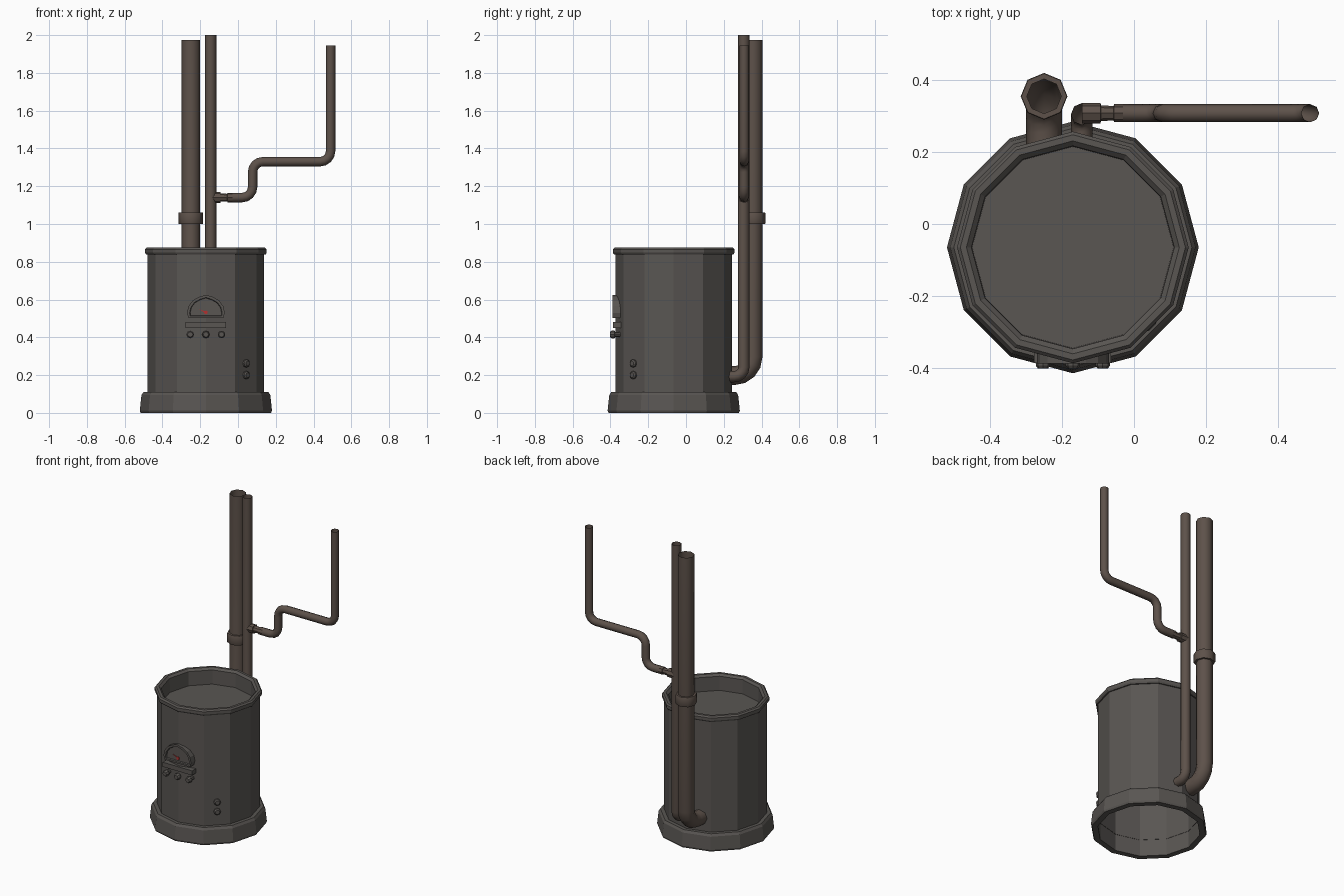
import bpy, bmesh
from math import sin, cos, pi, radians
from mathutils import Vector

if "Cube" in bpy.data.objects:
    bpy.data.objects.remove(bpy.data.objects["Cube"])

CX, CY = -0.17, -0.065


def material(name, col):
    m = bpy.data.materials.new(name)
    m.diffuse_color = (*col, 1)
    m.use_nodes = True
    m.node_tree.nodes["Principled BSDF"].inputs["Base Color"].default_value = m.diffuse_color
    return m


STEEL = material("dark_steel", (0.10, 0.092, 0.085))
RUST = material("brown_pipe", (0.11, 0.083, 0.068))
RED = material("red", (0.45, 0.03, 0.03))


def finish(bm, name, mat, smooth=None, recalc=True):
    if recalc:
        bmesh.ops.recalc_face_normals(bm, faces=bm.faces)
    me = bpy.data.meshes.new(name)
    bm.to_mesh(me)
    bm.free()
    me.materials.append(mat)
    ob = bpy.data.objects.new(name, me)
    bpy.context.collection.objects.link(ob)
    if smooth:
        bpy.ops.object.select_all(action='DESELECT')
        ob.select_set(True)
        bpy.context.view_layer.objects.active = ob
        bpy.ops.object.shade_smooth_by_angle(angle=radians(smooth))
    return ob


def bridge(bm, rings):
    for a, b in zip(rings, rings[1:]):
        n = len(a)
        for i in range(n):
            j = (i + 1) % n
            bm.faces.new((a[i], a[j], b[j], b[i]))


def lathe(name, profile, origin, axis, n, mat, cap=False, smooth=None):
    """Revolve (radius, height) pairs about an axis through origin."""
    bm = bmesh.new()
    axis, o = Vector(axis).normalized(), Vector(origin)
    u = Vector((1, 0, 0)) if abs(axis.x) < 0.5 else Vector((0, 1, 0))
    if abs(axis.z) < 0.1:
        u = Vector((0, 0, 1))
    v = axis.cross(u)
    rings = [[bm.verts.new(o + axis * h + (u * cos(2 * pi * i / n) + v * sin(2 * pi * i / n)) * r)
              for i in range(n)] for r, h in profile]
    bridge(bm, rings)
    if cap:
        bm.faces.new(rings[-1])
    return finish(bm, name, mat, smooth, recalc=False)


def pipe(name, pts, radius, bend, normal, n=8, steps=4):
    """Sweep an n-sided tube along a planar path with rounded elbows."""
    pts = [Vector(p) for p in pts]
    normal = Vector(normal)
    path = [(pts[0], (pts[1] - pts[0]).normalized())]
    for a, b, c in zip(pts, pts[1:], pts[2:]):
        d1, d2 = (b - a).normalized(), (c - b).normalized()
        centre = b - d1 * bend + d2 * bend
        for k in range(steps + 1):
            t = pi / 2 * k / steps
            path.append((centre - d2 * bend * cos(t) + d1 * bend * sin(t),
                         d1 * cos(t) + d2 * sin(t)))
    path.append((pts[-1], (pts[-1] - pts[-2]).normalized()))
    bm = bmesh.new()
    rings = []
    for p, t in path:
        s = t.cross(normal)
        rings.append([bm.verts.new(p + (normal * cos(2 * pi * i / n) + s * sin(2 * pi * i / n)) * radius)
                      for i in range(n)])
    bridge(bm, rings)
    return finish(bm, name, RUST, 60)


def prism(name, outline, y0, y1, mat, inset=0, recess=0):
    """Extrude an x-z outline from y0 (back) to y1 (front), optionally framed."""
    bm = bmesh.new()
    back, front = ([bm.verts.new((x, y, z)) for x, z in outline] for y in (y0, y1))
    bridge(bm, [back, front])
    bm.faces.new(back)
    f = bm.faces.new(front)
    bmesh.ops.recalc_face_normals(bm, faces=bm.faces)
    if inset:
        bmesh.ops.inset_region(bm, faces=[f], thickness=inset)
        bmesh.ops.inset_region(bm, faces=[f], thickness=0.003)
        bmesh.ops.translate(bm, verts=f.verts[:], vec=(0, recess, 0))
    return finish(bm, name, mat)


# Tank body, foot ring and rolled rim
lathe("tank_body", [(0.308, 0.0), (0.308, 0.845)], (CX, CY, 0), (0, 0, 1), 12, STEEL)
lathe("base_ring", [(0.308, 0.0), (0.345, 0.0), (0.35, 0.012), (0.341, 0.095), (0.331, 0.11), (0.306, 0.11)],
      (CX, CY, 0), (0, 0, 1), 12, STEEL)
lathe("top_rim", [(0.305, 0.838), (0.316, 0.838), (0.322, 0.848), (0.322, 0.866), (0.313, 0.875),
                  (0.296, 0.875), (0.282, 0.862), (0.28, 0.77)],
      (CX, CY, 0), (0, 0, 1), 12, STEEL)
lathe("sunken_lid", [(0.281, 0.769), (0.28, 0.77)], (CX, CY, 0), (0, 0, 1), 12, STEEL, cap=True)

# Large flue with collar
pipe("large_pipe", [(-0.25, 0.19, 0.197), (-0.25, 0.355, 0.197), (-0.25, 0.355, 1.975)], 0.05, 0.10, (1, 0, 0))
lathe("large_pipe_collar", [(0.048, 0), (0.063, 0), (0.065, 0.004), (0.065, 0.058), (0.063, 0.062), (0.048, 0.062)],
      (-0.25, 0.355, 0.999), (0, 0, 1), 8, RUST, smooth=60)

# Thin riser and its stepped branch
pipe("thin_pipe", [(-0.145, 0.2, 0.192), (-0.145, 0.306, 0.192), (-0.145, 0.306, 2.0)], 0.03, 0.05, (1, 0, 0))
pipe("branch_pipe", [(-0.03, 0.308, 1.14), (0.077, 0.308, 1.14), (0.077, 0.308, 1.33),
                     (0.49, 0.308, 1.33), (0.49, 0.308, 1.945)], 0.025, 0.055, (0, 1, 0))
lathe("branch_fitting", [(0.029, 0), (0.029, 0.052), (0.022, 0.053), (0.02, 0.088), (0.025, 0.09), (0.025, 0.12)],
      (-0.145, 0.308, 1.14), (1, 0, 0), 8, RUST, smooth=40)

# Gauge housing, dial, needle
half = [(0.092, 0.502), (0.1, 0.53), (0.092, 0.565), (0.07, 0.595), (0.037, 0.614)]
arch = [(CX + x, z) for x, z in half] + [(CX, 0.625)] + [(CX - x, z) for x, z in reversed(half)]
prism("gauge", arch, -0.335, -0.388, STEEL, inset=0.014, recess=0.01)
prism("needle", [(-0.172, 0.528), (-0.206, 0.549), (-0.168, 0.535)], -0.376, -0.382, RED)
lathe("needle_hub", [(0.01, 0), (0.01, 0.01)], (CX, -0.374, 0.532), (0, -1, 0), 8, RED, cap=True)

# Bar and row of buttons under the gauge
prism("gauge_bar", [(-0.278, 0.45), (-0.064, 0.45), (-0.064, 0.48), (-0.278, 0.48)], -0.335, -0.386, STEEL)
KNOB = [(0.013, 0), (0.013, 0.028), (0.02, 0.03), (0.02, 0.046), (0.014, 0.054)]
for i in (-1, 0, 1):
    lathe(f"button_{i + 2}", KNOB, (CX + 0.083 * i, -0.348, 0.415), (0, -1, 0), 8, STEEL, cap=True)

# Two valves on the front right facet
for i, z in enumerate((0.2, 0.262)):
    lathe(f"valve_{i + 1}", [(0.021, 0), (0.021, 0.012), (0.014, 0.018)],
          (CX + 0.209, CY - 0.209, z), (1, -1, 0), 8, STEEL, cap=True)
